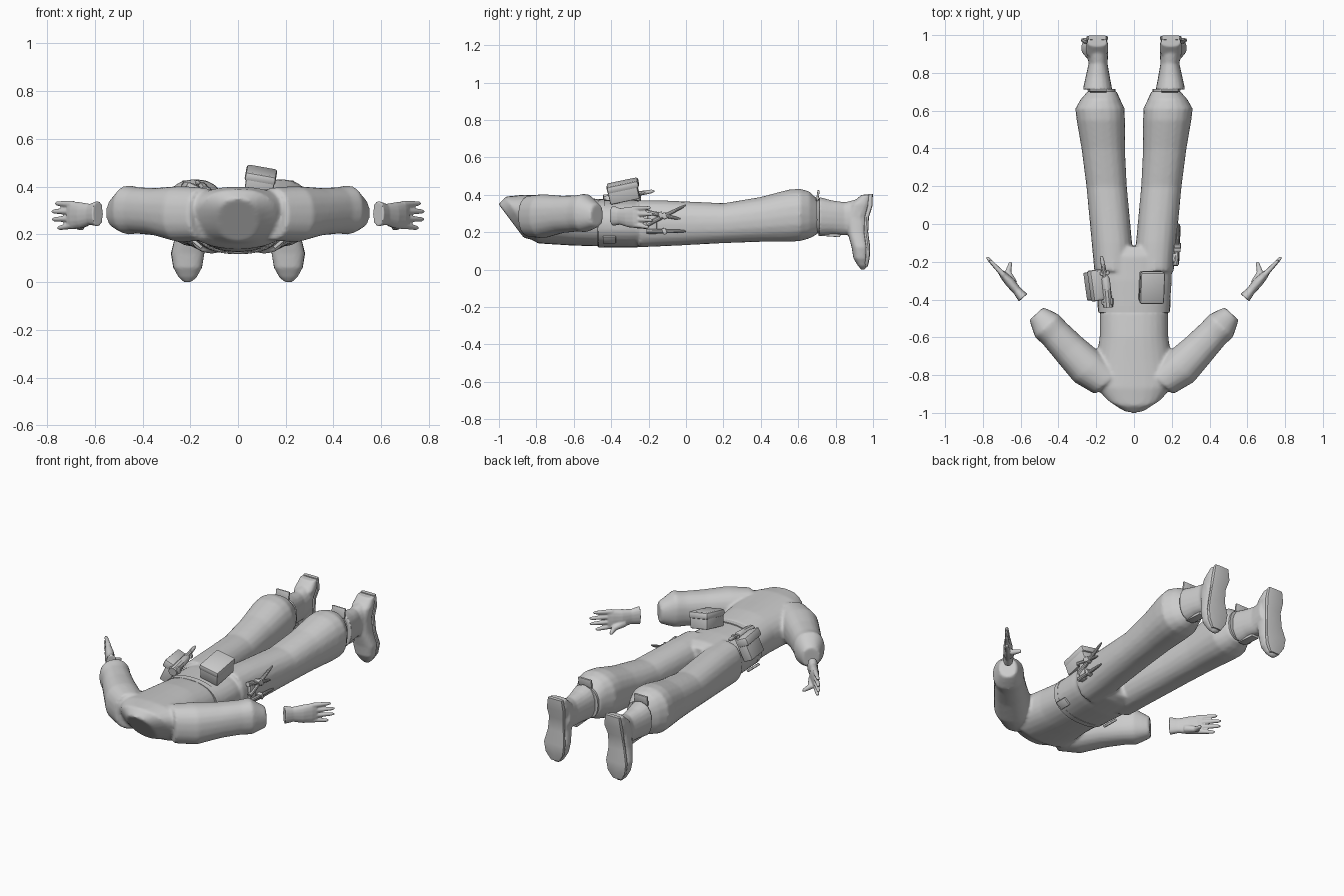
import bpy, bmesh, math
from mathutils import Vector, Matrix, Euler

if "Cube" in bpy.data.objects:
    bpy.data.objects.remove(bpy.data.objects["Cube"])

Y = Vector((0, 1, 0))
SIDES = (("left", 1), ("right", -1))


def loft(bm, sections, axis=Y, s=1, n=20, power=2.3):
    """Skin capped oval rings: (x, y, z, half width, half height, slant)."""
    axis = Vector(axis).normalized()
    side = axis.cross(Vector((0, 0, 1)))
    side = side.normalized() if side.length > 0.01 else Vector((1, 0, 0))
    up = side.cross(axis)
    rings = []
    for x, y, z, w, h, *slant in sections:
        ring = []
        for i in range(n):
            a = 2 * math.pi * i / n
            c, d = math.cos(a), math.sin(a)
            c = math.copysign(abs(c) ** (2 / power), c) * w
            d = math.copysign(abs(d) ** (2 / power), d) * h
            p = Vector((x, y, z)) + side * c + up * d
            p += axis * d * (slant[0] if slant else 0)
            ring.append(bm.verts.new((p.x * s, p.y, p.z)))
        rings.append(ring)
    for a, b in zip(rings, rings[1:]):
        for i in range(n):
            j = (i + 1) % n
            bm.faces.new((a[i], a[j], b[j], b[i]))
    bm.faces.new(rings[0])
    bm.faces.new(rings[-1])


def rod(bm, p, q, r1, r2, s=1, n=10):
    """Tapered rod with a rounded tip."""
    p, q = Vector(p), Vector(q)
    steps = ((0, r1), (0.5, (r1 + r2) / 2), (0.88, r2), (1, r2 * 0.5))
    loft(bm, [(*p.lerp(q, t), r, r) for t, r in steps], q - p, s, n, 2)


def box(bm, centre, size, turn=(0, 0, 0), bevel=0.008):
    """Bevelled box, turned by degrees."""
    part = bmesh.new()
    bmesh.ops.create_cube(part, size=1)
    bmesh.ops.scale(part, vec=size, verts=part.verts)
    bmesh.ops.bevel(part, geom=part.edges[:], offset=bevel, segments=2,
                    affect='EDGES', profile=0.5)
    rot = Euler([math.radians(a) for a in turn]).to_matrix().to_4x4()
    part.transform(Matrix.Translation(centre) @ rot)
    mesh = bpy.data.meshes.new("part")
    part.to_mesh(mesh)
    part.free()
    bm.from_mesh(mesh)
    bpy.data.meshes.remove(mesh)


def finish(name, bm, voxel=0, relax=4):
    """Make the object; a voxel size fuses its pieces into one skin."""
    bmesh.ops.recalc_face_normals(bm, faces=bm.faces)
    mesh = bpy.data.meshes.new(name)
    bm.to_mesh(mesh)
    bm.free()
    ob = bpy.data.objects.new(name, mesh)
    bpy.context.collection.objects.link(ob)
    bpy.context.view_layer.objects.active = ob
    ob.select_set(True)
    if voxel:
        fuse = ob.modifiers.new("fuse", 'REMESH')
        fuse.mode, fuse.voxel_size, fuse.use_smooth_shade = 'VOXEL', voxel, True
        soften = ob.modifiers.new("soften", 'SMOOTH')
        soften.factor, soften.iterations = 0.5, relax
    else:
        bpy.ops.object.shade_smooth_by_angle(angle=math.radians(35))
    ob.select_set(False)
    return ob


# Jacket: torso with a slanted neck opening, and two sleeves
bm = bmesh.new()
loft(bm, [(0, -.935, .26, .085, .09, -.75), (0, -.895, .275, .16, .115, -.6),
          (0, -.83, .27, .225, .13, -.3), (0, -.72, .265, .2, .13),
          (0, -.6, .26, .182, .132), (0, -.46, .25, .18, .126)], n=28)
for _, s in SIDES:
    loft(bm, [(.14, -.84, .285, .09, .11), (.24, -.765, .285, .105, .118),
              (.34, -.665, .295, .092, .1), (.42, -.58, .3, .084, .097),
              (.46, -.54, .303, .087, .103), (.49, -.505, .295, .068, .08),
              (.517, -.475, .29, .05, .06)], (.68, .73, 0), s)
finish("jacket", bm, 0.01)

# Trousers: hips and two legs with full knees
bm = bmesh.new()
loft(bm, [(0, -.475, .245, .188, .126), (0, -.3, .245, .2, .128),
          (0, -.17, .245, .2, .122), (0, -.12, .245, .16, .1)], n=28)
for _, s in SIDES:
    loft(bm, [(.11, -.25, .245, .1, .126), (.117, -.1, .247, .107, .122),
              (.145, .2, .248, .107, .107), (.163, .4, .268, .115, .12),
              (.176, .55, .288, .128, .14), (.18, .61, .292, .131, .14),
              (.178, .66, .292, .105, .126), (.168, .705, .282, .075, .092)], Y, s)
finish("trousers", bm, 0.01)

# Belt strip under the jacket hem
bm = bmesh.new()
loft(bm, [(0, -.468, .247, .189, .129), (0, -.435, .247, .191, .13)], n=40)
finish("belt", bm)
bm = bmesh.new()
for _, s in SIDES:
    box(bm, (.17 * s, -.41, .16), (.05, .07, .015), (0, -40 * s, 0), .004)
finish("belt_tabs", bm)

for label, s in SIDES:
    # Boots: ankle shaft, foot pointing down, flat sole
    bm = bmesh.new()
    loft(bm, [(.193, .712, .283, .078, .105), (.192, .78, .278, .064, .092),
              (.19, .85, .272, .05, .088), (.195, .93, .29, .06, .09)], Y, s)
    loft(bm, [(.195, .965, .4, .052, .026), (.195, .935, .35, .06, .055),
              (.2, .91, .28, .052, .06), (.205, .915, .2, .056, .052),
              (.21, .932, .12, .07, .047), (.211, .936, .06, .06, .041),
              (.211, .944, .02, .038, .025), (.211, .947, 0, .015, .01)],
         (0, 0, -1), s, power=2.6)
    finish(label + "_boot", bm, 0.007, 3)

    # Sole, heel and boot-top flaps
    bm = bmesh.new()
    loft(bm, [(.195, .987, .405, .048, .012), (.195, .983, .34, .058, .014),
              (.2, .966, .28, .05, .012), (.206, .962, .2, .055, .012),
              (.211, .973, .12, .07, .012), (.211, .97, .06, .06, .012),
              (.211, .962, .015, .03, .01)], (0, 0, -1), s, 12, 5)
    finish(label + "_sole", bm)
    bm = bmesh.new()
    loft(bm, [(.17, .69, .285, .072, .09), (.172, .715, .285, .074, .093)], Y, s)
    box(bm, (.19 * s, .705, .395), (.09, .012, .06), (-8, 0, 0), .004)
    box(bm, (.19 * s, .765, .185), (.05, .12, .016), (-4, 0, 0), .004)
    finish(label + "_boot_strap", bm)

    # Hands: cuff, palm, four fingers and a thumb
    bm = bmesh.new()
    loft(bm, [(.587, -.39, .287, .03, .054), (.62, -.352, .284, .023, .044),
              (.655, -.31, .28, .027, .054), (.69, -.272, .28, .021, .059),
              (.71, -.25, .28, .013, .056)], (.66, .75, 0), s, 16)
    for z, tip, drop in ((.326, .765, .004), (.296, .78, 0),
                         (.266, .778, -.003), (.238, .755, -.012)):
        rod(bm, (.69, -.272, z), (tip, -.955 + tip, z + drop), .015, .01, s)
    rod(bm, (.64, -.315, .255), (.67, -.25, .235), .024, .016, s)
    rod(bm, (.668, -.26, .236), (.652, -.2, .225), .017, .01, s)
    finish(label + "_hand", bm, 0.005, 2)

# Back pouch with an overlapping lid
bm = bmesh.new()
box(bm, (.092, -.335, .415), (.12, .16, .09), (12, 10, 0))
box(bm, (.096, -.338, .448), (.13, .172, .04), (12, 10, 0), .012)
finish("back_pouch", bm)

# Hip pouch on the right side
bm = bmesh.new()
box(bm, (-.205, -.325, .34), (.06, .15, .14), (0, 25, 8))
box(bm, (-.2, -.325, .385), (.068, .165, .05), (0, 25, 8), .01)
finish("hip_pouch", bm)

# Holstered tool beside the hip pouch
bm = bmesh.new()
rod(bm, (-.137, -.44, .375), (-.152, -.27, .4), .026, .022)
rod(bm, (-.152, -.29, .4), (-.172, -.17, .42), .014, .01)
box(bm, (-.14, -.41, .375), (.06, .04, .04), (0, -10, 0))
box(bm, (-.155, -.26, .4), (.05, .02, .02), (0, 0, 10), .004)
finish("hip_tool", bm)

# Cutting tools strapped to the left thigh
bm = bmesh.new()
for p, q in (((.225, -.21, .24), (.235, 0, .345)),
             ((.22, -.22, .31), (.24, -.03, .27)),
             ((.225, -.21, .205), (.24, 0, .205))):
    rod(bm, p, q, .014, .008)
    box(bm, Vector(p).lerp(Vector(q), .45), (.035, .022, .034), (20, 0, 0), .004)
box(bm, (.215, -.18, .25), (.03, .05, .12))
finish("thigh_tools", bm)
